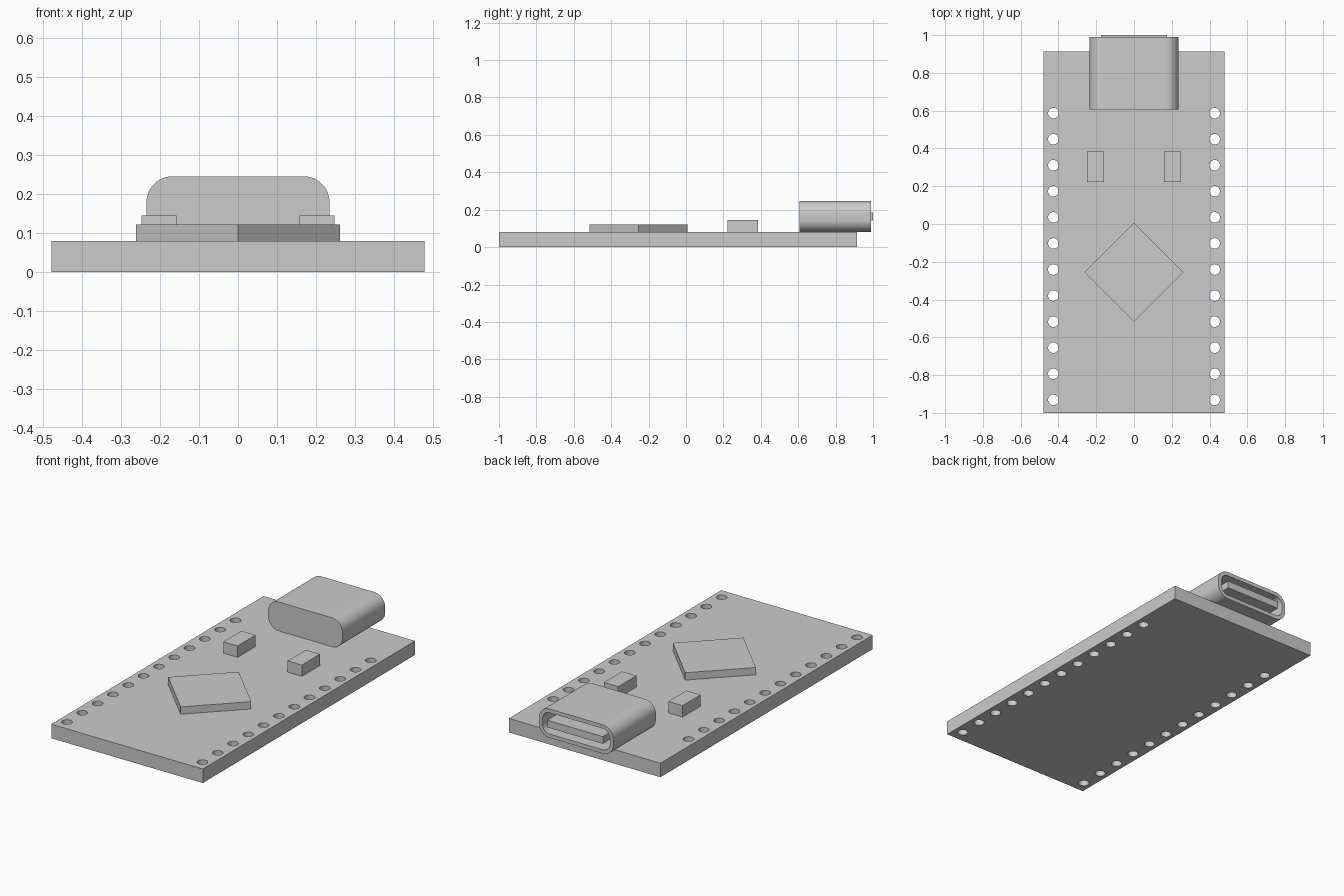
import bpy, bmesh, math
from mathutils import Matrix

if "Cube" in bpy.data.objects:
    bpy.data.objects.remove(bpy.data.objects["Cube"], do_unlink=True)

grey = bpy.data.materials.new("plain grey")
grey.use_nodes = True
GREY = (0.6, 0.6, 0.6, 1)
grey.diffuse_color = GREY
grey.node_tree.nodes["Principled BSDF"].inputs["Base Color"].default_value = GREY


def add_object(name, bm):
    bmesh.ops.recalc_face_normals(bm, faces=bm.faces)
    mesh = bpy.data.meshes.new(name)
    bm.to_mesh(mesh)
    bm.free()
    mesh.materials.append(grey)
    obj = bpy.data.objects.new(name, mesh)
    bpy.context.collection.objects.link(obj)
    return obj


def box(name, x, y, z, turn=0):
    """Box from (low, high) ranges, turned about its own vertical axis."""
    spans = (x, y, z)
    centre = [(a + b) / 2 for a, b in spans]
    size = [b - a for a, b in spans]
    bm = bmesh.new()
    bmesh.ops.create_cube(bm, size=1, matrix=Matrix.Translation(centre)
                          @ Matrix.Rotation(turn, 4, 'Z')
                          @ Matrix.Diagonal((*size, 1)))
    return add_object(name, bm)


def rounded_loop(bm, half_w, half_h, radius, y, zc, steps=12):
    """Ring of vertices around a rounded rectangle facing along y."""
    ring = []
    for corner, (sx, sz) in enumerate([(1, 1), (-1, 1), (-1, -1), (1, -1)]):
        for i in range(steps + 1):
            a = (corner + i / steps) * math.pi / 2
            ring.append(bm.verts.new((sx * (half_w - radius) + radius * math.cos(a), y,
                                      zc + sz * (half_h - radius) + radius * math.sin(a))))
    return ring


# Circuit board with two rows of through holes
TOP = 0.08
board = box("board", (-0.478, 0.478), (-1, 0.913), (0, TOP))
bm = bmesh.new()
for side in (-1, 1):
    for i in range(12):
        bmesh.ops.create_cone(bm, cap_ends=True, segments=32, radius1=0.028, radius2=0.028,
                              depth=0.3, matrix=Matrix.Translation((side * 0.427, 0.587 - i * 0.138, 0.04)))
cutter = add_object("hole_cutter", bm)
cutter.hide_render = True
cut = board.modifiers.new("holes", 'BOOLEAN')
cut.operation, cut.solver, cut.object = 'DIFFERENCE', 'EXACT', cutter
bpy.context.view_layer.objects.active = board
bpy.ops.object.modifier_apply(modifier=cut.name)
bpy.data.objects.remove(cutter, do_unlink=True)

# Processor, set as a diamond
half = 0.262 / math.sqrt(2)
box("processor_chip", (-half, half), (-0.255 - half, -0.255 + half), (TOP, 0.122), math.pi / 4)

# Pair of small components
box("left_component", (0.158, 0.248), (0.222, 0.385), (TOP, 0.145))
box("right_component", (-0.248, -0.158), (0.222, 0.385), (TOP, 0.145))

# Port shell: closed at the front, hollow towards the back
W, H, R, WALL, ZC = 0.235, 0.0825, 0.067, 0.022, 0.1635
bm = bmesh.new()
rings = [rounded_loop(bm, W - t, H - t, R - t, y, ZC)
         for t, y in ((0, 0.607), (0, 0.99), (WALL, 0.99), (WALL, 0.64))]
for a, b in zip(rings, rings[1:]):
    for i in range(len(a)):
        j = (i + 1) % len(a)
        bm.faces.new((a[i], a[j], b[j], b[i]))
bm.faces.new(rings[0])
bm.faces.new(rings[-1])
shell = add_object("port_shell", bm)
bpy.ops.object.select_all(action='DESELECT')
shell.select_set(True)
bpy.context.view_layer.objects.active = shell
bpy.ops.object.shade_smooth_by_angle(angle=math.radians(30))

# Contact tongue inside the port
box("port_tongue", (-0.175, 0.175), (0.63, 1.0), (0.143, 0.184))
